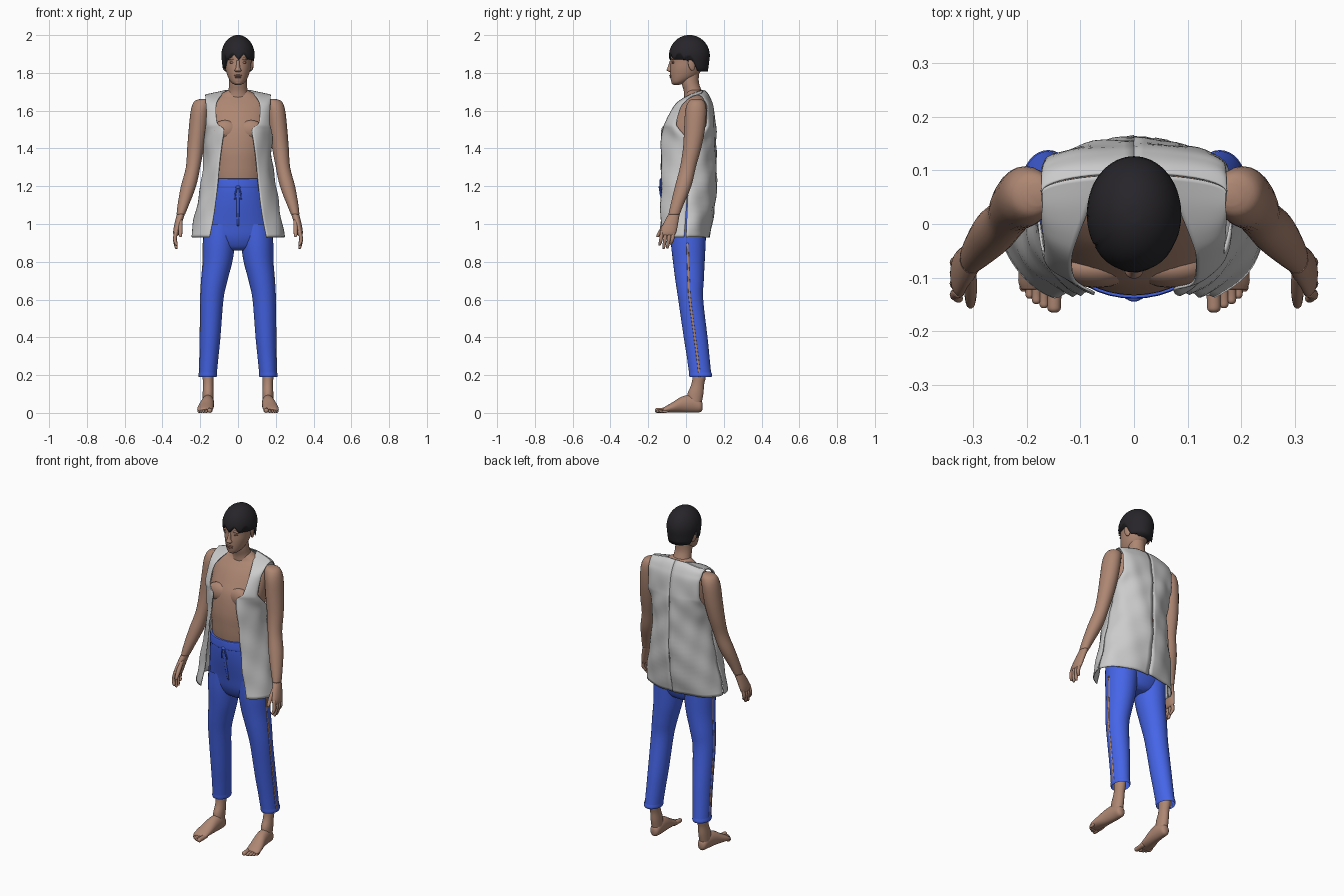
import bpy, bmesh, math, random
random.seed(4)


def material(name, rgb):
    m = bpy.data.materials.new(name)
    m.diffuse_color = (*rgb, 1)
    return m


SKIN = material("skin", (.42, .24, .17))
LIP = material("lip", (.33, .16, .12))
BLUE = material("blue_cloth", (.06, .13, .80))
HAIR = material("dark_hair", (.02, .018, .022))


def spline(rows, n):
    """Smoothly resample a list of equal-length tuples."""
    out = []
    for i in range(len(rows) - 1):
        p0, p1, p2 = rows[max(i - 1, 0)], rows[i], rows[i + 1]
        p3 = rows[min(i + 2, len(rows) - 1)]
        for k in range(n):
            t = k / n
            out.append(tuple(b + .5 * t * (c - a + t * (2*a - 5*b + 4*c - d + t * (3*(b - c) + d - a)))
                             for a, b, c, d in zip(p0, p1, p2, p3)))
    return out + [rows[-1]]


def skin_grid(name, rows, mat=None, closed=True, caps=True, thick=0):
    """Mesh from rows of points."""
    bm = bmesh.new()
    vs = [[bm.verts.new(p) for p in r] for r in rows]
    m = len(rows[0])
    for a, b in zip(vs, vs[1:]):
        for j in range(m if closed else m - 1):
            k = (j + 1) % m
            bm.faces.new((a[j], a[k], b[k], b[j]))
    if closed and caps:
        bm.faces.new(vs[0])
        bm.faces.new(vs[-1])
    bmesh.ops.recalc_face_normals(bm, faces=bm.faces)
    for f in bm.faces:
        f.smooth = True
    me = bpy.data.meshes.new(name)
    bm.to_mesh(me)
    bm.free()
    ob = bpy.data.objects.new(name, me)
    bpy.context.collection.objects.link(ob)
    if mat:
        me.materials.append(mat)
    if thick:
        mod = ob.modifiers.new("thickness", 'SOLIDIFY')
        mod.thickness, mod.offset = thick, 0
    return ob


def loft(name, sections, mat, axis='z', side=1, seg=24, n=4, caps=True):
    """Ellipses (t, c1, c2, r1, r2) strung along the z or y axis."""
    rows = []
    for t, c1, c2, r1, r2 in spline(sections, n):
        ring = []
        for j in range(seg):
            a = 2 * math.pi * j / seg
            u, v = side * (c1 + r1 * math.cos(a)), c2 + r2 * math.sin(a)
            ring.append((u, v, t) if axis == 'z' else (u, t, v))
        rows.append(ring)
    return skin_grid(name, rows, mat, caps=caps)


def blob(name, loc, size, mat, rot=(0, 0, 0)):
    bpy.ops.mesh.primitive_uv_sphere_add(segments=20, ring_count=12, location=loc, rotation=rot)
    ob = bpy.context.object
    ob.name, ob.scale = name, size
    ob.data.materials.append(mat)
    bpy.ops.object.shade_smooth()
    return ob


# Torso, neck and head
loft("torso", [(1.15, 0, -.005, .13, .11), (1.25, 0, -.015, .14, .113), (1.32, 0, -.016, .142, .116),
               (1.4, 0, -.007, .155, .125), (1.5, 0, .008, .165, .124), (1.56, 0, .022, .168, .11),
               (1.62, 0, .038, .165, .09), (1.66, 0, .047, .148, .066), (1.68, 0, .05, .11, .054),
               (1.71, 0, .045, .05, .042)], SKIN, seg=40)
loft("neck", [(1.65, 0, .045, .07, .055), (1.7, 0, .037, .052, .048), (1.75, 0, .022, .047, .046),
              (1.81, 0, .022, .045, .048)], SKIN)
loft("head", [(1.737, 0, -.05, .016, .016), (1.75, 0, -.037, .036, .04), (1.78, 0, -.013, .054, .07),
              (1.82, 0, 0, .066, .084), (1.86, 0, .01, .071, .091), (1.9, 0, .015, .074, .096),
              (1.95, 0, .016, .066, .085), (1.98, 0, .016, .042, .056), (1.99, 0, .016, .015, .02)],
     SKIN, seg=36)
loft("nose", [(1.806, 0, -.082, .013, .008), (1.814, 0, -.085, .018, .017), (1.83, 0, -.081, .011, .016),
              (1.865, 0, -.077, .008, .008)], SKIN, seg=16)
blob("upper_lip", (0, -.081, 1.786), (.022, .008, .005), LIP)
blob("lower_lip", (0, -.079, 1.777), (.019, .008, .005), LIP)
blob("chin", (0, -.058, 1.752), (.024, .02, .016), SKIN)
for s in (1, -1):
    blob("eye", (s * .031, -.067, 1.855), (.014, .008, .006), LIP)
    blob("brow", (s * .031, -.069, 1.874), (.02, .008, .006), SKIN, (0, s * .12, 0))
    blob("ear", (s * .073, .03, 1.845), (.009, .019, .034), SKIN, (.2, 0, s * .3))
    blob("pectoral", (s * .068, -.083, 1.495), (.07, .036, .055), SKIN)

# Hair: a dome whose lower edge is ragged and drops at the nape
N = 72
lower = []
for j in range(N):
    a = 2 * math.pi * j / N
    y = math.sin(a)
    base = 1.892 if y < -.35 else 1.885 if y < .1 else 1.885 - .075 * min(1, (y - .1) / .35)
    if y < -.2:
        base += .014 * math.sin(a * 9) - .006 * random.random()
    if y < 0 and math.cos(a) < -.85:
        base = 1.83
    lower.append(base)
rows = []
for i in range(15):
    ring = []
    for j in range(N):
        a, f = 2 * math.pi * j / N, i / 14
        top = math.sin(f * math.pi / 2)
        z = lower[j] + (1.997 - lower[j]) * top
        h = z - 1.89
        r = math.sqrt(max(0, 1 - (h / .108) ** 2)) if h > 0 else 1 + h * 1.2
        ring.append((.086 * r * math.cos(a), .018 + .106 * r * math.sin(a), z))
    rows.append(ring)
skin_grid("hair", rows, HAIR, thick=.005)

# Arms, hands, legs and feet, built on both sides
for s in (1, -1):
    loft("arm", [(1.662, .18, .055, .02, .02), (1.648, .19, .055, .042, .042), (1.6, .202, .052, .048, .056),
                 (1.5, .213, .045, .048, .055), (1.4, .225, .032, .044, .048), (1.3, .238, .01, .038, .042),
                 (1.2, .262, -.015, .04, .043), (1.1, .29, -.048, .03, .034), (1.05, .303, -.063, .022, .03)],
         SKIN, side=s)
    loft("palm", [(1.06, .3, -.06, .021, .028), (1.02, .312, -.075, .02, .036), (.97, .324, -.091, .018, .043),
                  (.945, .328, -.096, .014, .04), (.937, .329, -.097, .006, .03)], SKIN, side=s, seg=20)
    for y, tip in ((-.127, .885), (-.106, .868), (-.086, .87), (-.067, .89)):
        loft("finger", [(.965, .326, y, .01, .01), (.92, .334, y - .005, .01, .01),
                        (tip + .008, .327, y - .012, .008, .008), (tip, .325, y - .013, .003, .003)],
             SKIN, side=s, seg=10)
    loft("thumb", [(1.025, .306, -.09, .012, .014), (.98, .305, -.122, .012, .014),
                   (.94, .305, -.147, .009, .01), (.93, .305, -.151, .003, .004)], SKIN, side=s, seg=10)

    loft("ankle", [(.3, .155, .066, .034, .042), (.2, .158, .07, .03, .036), (.15, .158, .062, .027, .034),
                   (.1, .158, .05, .029, .042), (.04, .158, .045, .028, .035)], SKIN, side=s)
    loft("foot", [(.087, .157, .035, .012, .018), (.075, .157, .037, .026, .033), (.035, .158, .048, .032, .047),
                  (-.02, .163, .044, .036, .043), (-.07, .171, .029, .041, .028), (-.105, .175, .019, .041, .018),
                  (-.122, .174, .014, .036, .012)], SKIN, 'y', s)
    for x, tip, r in ((.149, -.165, .013), (.168, -.157, .009), (.182, -.149, .009),
                      (.195, -.139, .008), (.206, -.126, .008)):
        loft("toe", [(-.09, x - .002, .016, r, r), (tip + .02, x, r, r, r), (tip + .005, x, r, r * .9, r * .85),
                     (tip, x, r, r * .4, r * .4)], SKIN, 'y', s, seg=12)

    leg = [(1.0, .094, .012, .088, .096), (.9, .1, .012, .085, .092), (.8, .108, .015, .078, .084),
           (.7, .125, .019, .069, .075), (.6, .138, .025, .061, .066), (.4, .147, .051, .054, .063),
           (.3, .153, .064, .05, .06), (.19, .16, .077, .046, .058)]
    loft("trouser_leg", leg, BLUE, side=s, seg=32, caps=False)
    loft("trouser_hem", [(.192, .16, .077, .047, .059), (.2, .16, .077, .049, .061), (.215, .159, .075, .048, .06)],
         BLUE, side=s, seg=32, caps=False)
    # open side seam of the trousers
    loft("side_seam", [(t, c1 + r1 - .001, c2 - .004, .003, .006) for t, c1, c2, r1, r2 in leg[1:]],
         SKIN, side=s, seg=8)

# Trouser seat, waistband and drawstring
loft("trouser_seat", [(1.235, 0, -.016, .145, .119), (1.18, 0, -.013, .152, .121), (1.1, 0, -.002, .166, .118),
                      (1.0, 0, .01, .18, .105), (.93, 0, .013, .178, .092), (.88, 0, .015, .13, .07),
                      (.86, 0, .015, .06, .045)], BLUE, seg=40)
loft("waistband", [(1.19, 0, -.014, .152, .121), (1.195, 0, -.015, .154, .124), (1.235, 0, -.016, .15, .123),
                   (1.24, 0, -.016, .147, .12)], BLUE, seg=40)
loft("fly", [(1.19, 0, -.132, .008, .005), (1.08, 0, -.114, .008, .006), (.99, 0, -.091, .005, .005)], BLUE, seg=10)
blob("drawstring_knot", (0, -.139, 1.195), (.012, .006, .008), BLUE)
for s in (1, -1):
    loft("drawstring", [(1.195, .004, -.139, .004, .004), (1.16, .014, -.136, .004, .004),
                        (1.13, .017, -.128, .003, .003)], BLUE, side=s, seg=8)

# Open vest: z, half width, opening, front edge y, front side y, back side y, back y, shoulder slope
vest = spline([(.93, .245, .15, -.135, -.01, 0, .122, 0), (1.05, .225, .127, -.132, 0, .005, .145, 0),
               (1.2, .198, .108, -.13, .01, .012, .158, 0), (1.34, .178, .095, -.13, .02, .022, .157, 0),
               (1.43, .182, .083, -.128, .02, .04, .158, 0), (1.5, .172, .075, -.124, -.035, .095, .155, 0),
               (1.535, .167, .11, -.108, -.05, .108, .152, 0), (1.62, .167, .116, -.064, -.025, .11, .143, 0),
               (1.66, .17, .105, -.025, .005, .095, .13, .05), (1.69, .171, .083, .03, .03, .083, .114, .15),
               (1.708, .172, .06, .09, .06, .06, .095, .22)], 5)
for s in (1, -1):
    front, back = [], []
    for z, w, gap, yf, sf, sb, yb, slope in vest:
        t_in = math.asin(min(gap / w, 1))
        fr, br = [], []
        for j in range(15):
            f = j / 14
            fade = max(0, min(1, (1.68 - z) / .2))
            for row, t0, ys, ye in ((fr, t_in, sf, yf), (br, 0, sb, yb)):
                t = t0 + (math.pi / 2 - t0) * f
                # soft cloth folds
                fold = fade * (.003 * math.sin(38 * z + 5 * t + s) + .0025 * math.sin(9 * t - 17 * z + 2 * s))
                x = w * math.sin(t)
                y = ys + (ye - ys) * math.cos(t) / math.cos(t0)
                y += fold * (1 if row is br else -1) * math.cos(t)
                row.append((s * (x + fold * math.sin(t) * f), y, z - slope * max(0, x - .06)))
        front.append(fr)
        back.append(br)
    skin_grid("vest_front", front, None, closed=False, thick=.005)
    skin_grid("vest_back", back, None, closed=False, thick=.005)
